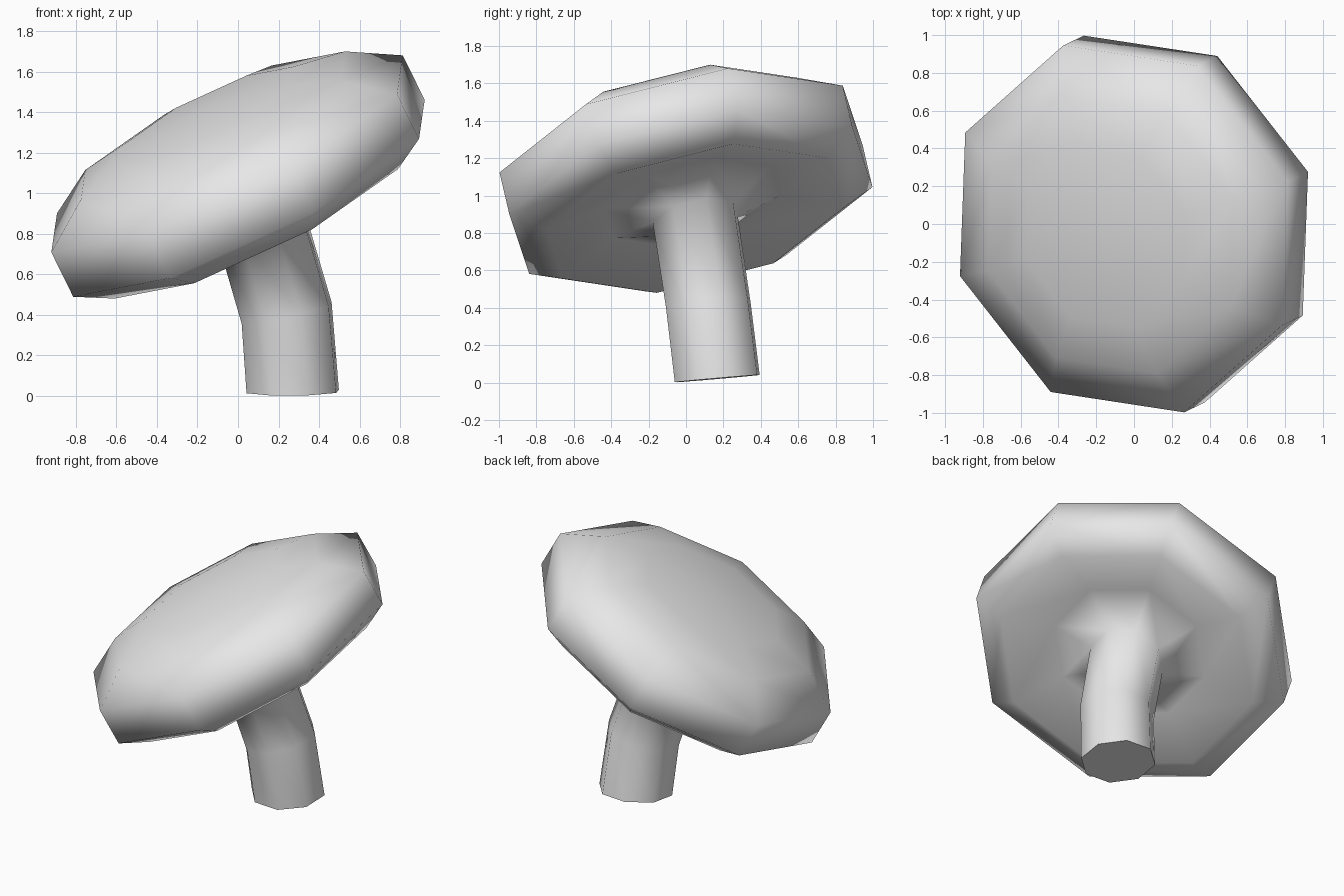
import bpy, bmesh, math
from mathutils import Vector

if "Cube" in bpy.data.objects:
    bpy.data.objects.remove(bpy.data.objects["Cube"])

# Tilted frame of the cap: axis n, with u and v across it
u = Vector((0.846, 0.244, 0.474)).normalized()
v = Vector((-0.305, 0.95, 0.073))
n = u.cross(v).normalized()
v = n.cross(u)
CENTRE = Vector((0, 0, 1.085))
SIDES = 8

bm = bmesh.new()


def ring(centre, normal, radius):
    turn = n.rotation_difference(normal)
    a, b = turn @ u, turn @ v
    return [bm.verts.new(centre + radius * (math.cos(t) * a + math.sin(t) * b))
            for t in (2 * math.pi * i / SIDES for i in range(SIDES))]


# Cap profile from the crown, over the rim, to the hollow underside: radius, height
profile = [(0.5, 0.345), (0.77, 0.285), (1.025, 0.125), (1.025, -0.125),
           (0.84, -0.235), (0.5, -0.137), (0.24, -0.24)]
rings = [ring(CENTRE + n * h, n, r) for r, h in profile]

# Stem bending down to the foot
rings.append(ring(Vector((0.24, 0.12, 0.41)), Vector((-0.21, -0.1, 1)).normalized(), 0.238))
rings.append(ring(Vector((0.27, 0.167, 0.022)), Vector((-0.01, -0.087, 1)).normalized(), 0.24))

# Skin between rings, crown and foot
for top, low in zip(rings, rings[1:]):
    for i in range(SIDES):
        j = (i + 1) % SIDES
        bm.faces.new((top[i], low[i], low[j], top[j]))
crown = bm.verts.new(CENTRE + n * 0.37)
for i in range(SIDES):
    bm.faces.new((crown, rings[0][i], rings[0][(i + 1) % SIDES]))
bm.faces.new(rings[-1][::-1])
bmesh.ops.recalc_face_normals(bm, faces=bm.faces)

mesh = bpy.data.meshes.new("mushroom")
bm.to_mesh(mesh)
bm.free()
mushroom = bpy.data.objects.new("mushroom", mesh)
bpy.context.collection.objects.link(mushroom)

grey = bpy.data.materials.new("light_grey")
grey.diffuse_color = (0.8, 0.8, 0.8, 1)
grey.use_nodes = True
grey.node_tree.nodes["Principled BSDF"].inputs["Base Color"].default_value = grey.diffuse_color
mesh.materials.append(grey)

# Soft cap and stem, sharp edge at the foot
bpy.context.view_layer.objects.active = mushroom
mushroom.select_set(True)
bpy.ops.object.shade_smooth_by_angle(angle=math.radians(80))
